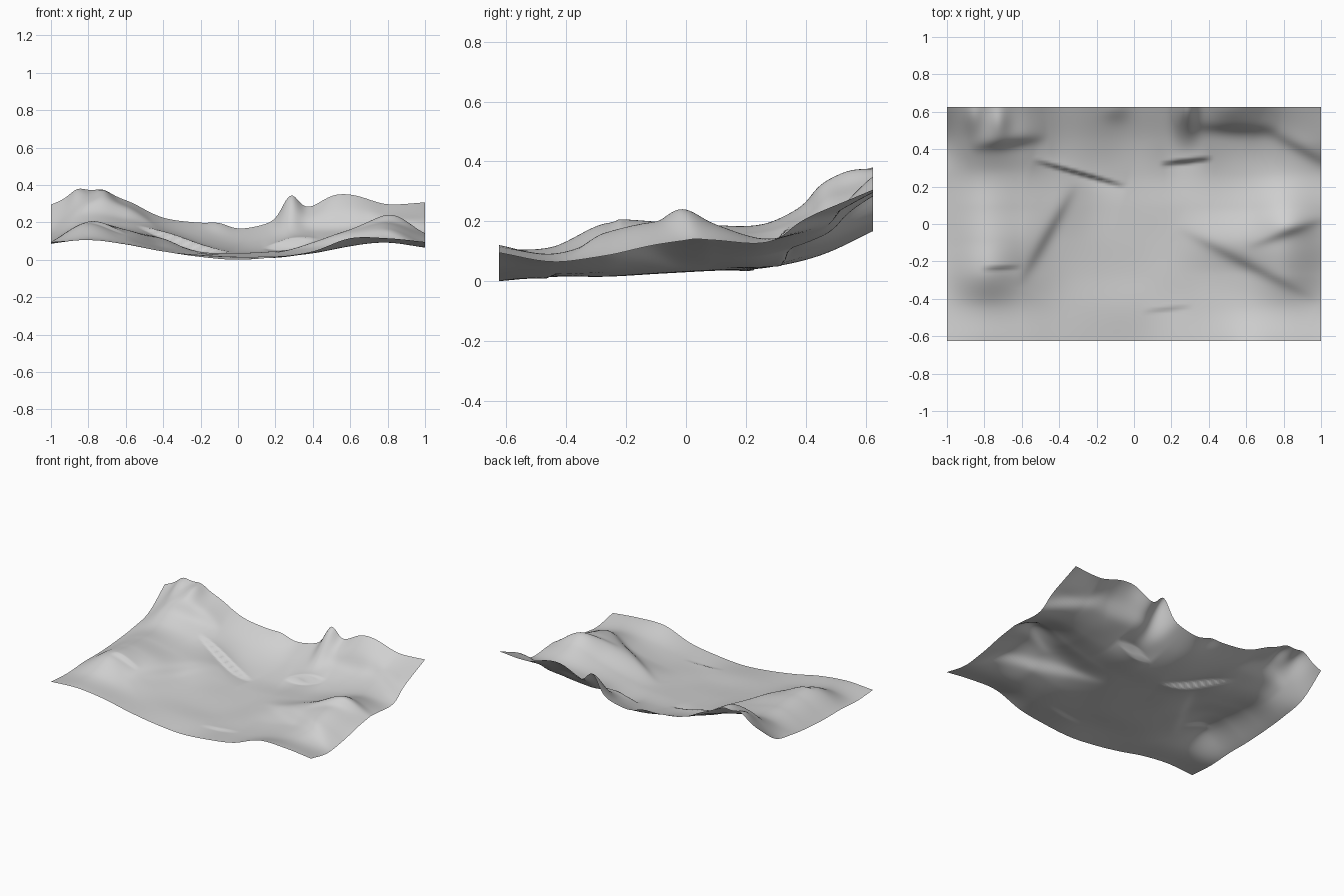
import bpy
import bmesh
import math
from mathutils import Vector

cube = bpy.data.objects.get("Cube")
if cube:
    bpy.data.objects.remove(cube, do_unlink=True)

WIDTH, DEPTH = 2.0, 1.25
COLUMNS, ROWS = 150, 94

# Coarse heights in hundredths, front row first, each row running left to right in x
COARSE = [
    [10, 11, 9, 5, 2, 0.5, 2, 5, 12, 12, 10],
    [9, 12, 9, 5, 3, 2, 2, 4, 8, 10, 7],
    [10, 20, 13, 6, 3, 2, 3, 5, 10, 16, 9],
    [10, 20, 16, 8, 4, 3, 4, 9, 16, 21, 13],
    [11, 19, 16, 11, 5, 4, 5, 8, 13, 19, 14],
    [13, 20, 18, 13, 7, 5, 6, 9, 12, 15, 14],
    [17, 30, 26, 17, 12, 9, 12, 16, 18, 20, 23],
    [30, 37, 32, 23, 20, 17, 21, 28, 34, 30, 31],
]

# Local peaks and hollows: x, y, height, radius in x, radius in y
PEAKS = [
    (0.28, 0.62, 0.11, 0.06, 0.13),
    (0.50, 0.62, 0.02, 0.09, 0.07),
    (-0.86, 0.58, 0.03, 0.05, 0.09),
    (-0.72, 0.55, 0.03, 0.05, 0.09),
    (-0.10, 0.62, 0.02, 0.07, 0.06),
    (0.84, 0.00, 0.03, 0.13, 0.07),
]

# Bluffs and small ledges, higher on the left of their direction: start, end, height, softness
CLIFFS = [
    ((-0.54, 0.34), (-0.04, 0.20), 0.06, 0.007),
    ((0.14, 0.32), (0.42, 0.35), 0.06, 0.007),
    ((0.04, -0.47), (0.32, -0.44), 0.01, 0.007),
    ((-0.82, -0.24), (-0.60, -0.23), 0.02, 0.007),
    ((-0.88, 0.40), (-0.46, 0.46), 0.08, 0.04),
    ((0.28, 0.52), (0.78, 0.50), 0.07, 0.04),
    ((0.66, 0.53), (1.10, 0.28), 0.05, 0.04),
    ((-0.62, -0.34), (-0.30, 0.22), 0.05, 0.04),
    ((0.22, -0.02), (1.00, -0.42), 0.05, 0.04),
    ((0.60, -0.13), (1.04, 0.03), 0.04, 0.03),
]


def spline(values, t):
    """Smooth interpolation through evenly spaced values, t from 0 to 1."""
    last = len(values) - 1
    s = t * last
    i = min(int(s), last - 1)
    f = s - i
    b, c = values[i], values[i + 1]
    a = values[i - 1] if i else 2 * b - c
    d = values[i + 2] if i + 2 <= last else 2 * c - b
    return b + 0.5 * f * (c - a + f * (2 * a - 5 * b + 4 * c - d + f * (3 * (b - c) + d - a)))


def cliff(point, start, end, height, softness):
    start, end = Vector(start), Vector(end)
    along = end - start
    offset = point - start
    t = offset.dot(along) / along.length_squared
    if not 0 < t < 1:
        return 0
    n = along.cross(offset) / along.length
    return 0.5 * height * math.sin(math.pi * t) * math.tanh(n / softness) * math.exp(-abs(n) / 0.08)


def ground_height(x, y):
    u, v = x / WIDTH + 0.5, y / DEPTH + 0.5
    z = spline([spline(row, u) for row in COARSE], v) / 100
    for px, py, h, rx, ry in PEAKS:
        z += h * math.exp(-((x - px) / rx) ** 2 - ((y - py) / ry) ** 2)
    point = Vector((x, y))
    return z + sum(cliff(point, *c) for c in CLIFFS)


# Terrain sheet
bm = bmesh.new()
bmesh.ops.create_grid(bm, x_segments=COLUMNS, y_segments=ROWS, size=0.5)
for vert in bm.verts:
    vert.co.x *= WIDTH
    vert.co.y *= DEPTH
    vert.co.z = ground_height(vert.co.x, vert.co.y)
lowest = min(vert.co.z for vert in bm.verts)
for vert in bm.verts:
    vert.co.z -= lowest
for face in bm.faces:
    face.smooth = True
mesh = bpy.data.meshes.new("terrain")
bm.to_mesh(mesh)
bm.free()
terrain = bpy.data.objects.new("terrain", mesh)
bpy.context.collection.objects.link(terrain)

# Plain grey surface
grey = bpy.data.materials.new("light grey")
grey.use_nodes = True
colour = (0.63, 0.63, 0.63, 1)
grey.diffuse_color = colour
grey.node_tree.nodes["Principled BSDF"].inputs["Base Color"].default_value = colour
mesh.materials.append(grey)
